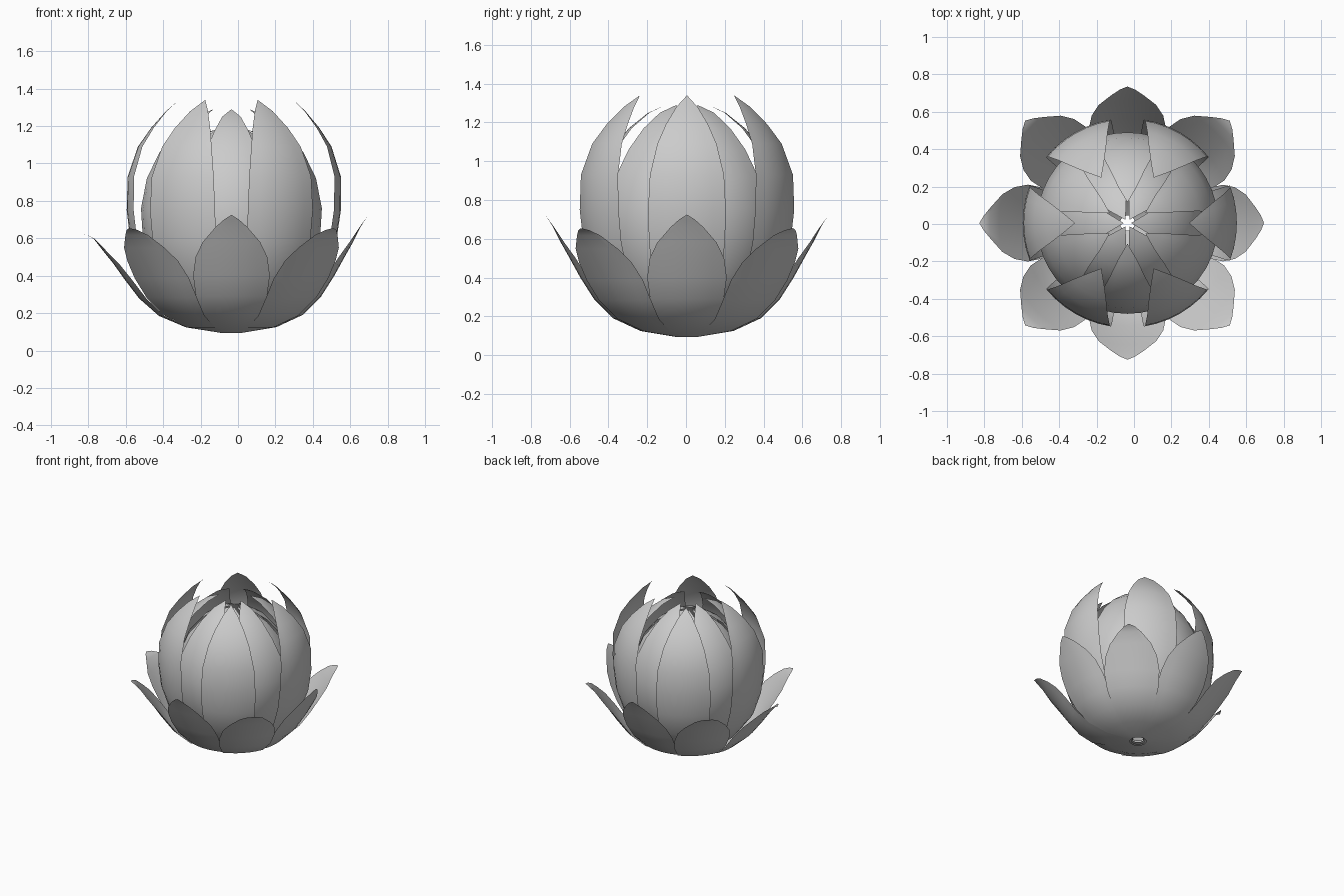
import bpy, bmesh
from math import sin, cos, radians

if "Cube" in bpy.data.objects:
    bpy.data.objects.remove(bpy.data.objects["Cube"])

CX, CY = -0.035, 0.005   # flower axis
COLS = 6


def petal(name, angle, profile, grow=1.0, lift=0.0, push=0.0):
    """Curved sheet: profile rows are (radius, z, half width)."""
    a0 = radians(angle)
    bm = bmesh.new()
    rows = []
    z0 = profile[0][1]
    for i, (r, z, w) in enumerate(profile):
        t = i / (len(profile) - 1)
        r *= 1 + (grow - 1) * t
        z += lift * t * t
        row = []
        for c in range(COLS + 1):
            u = 2 * c / COLS - 1
            a = a0 + u * min(w / max(r, 0.01), 0.62)
            row.append(bm.verts.new((CX + r * cos(a) + push * t * cos(a0),
                                     CY + r * sin(a) + push * t * sin(a0), z)))
        rows.append(row)
    for lo, hi in zip(rows, rows[1:]):
        for c in range(COLS):
            bm.faces.new((lo[c], lo[c + 1], hi[c + 1], hi[c]))
    bmesh.ops.remove_doubles(bm, verts=bm.verts, dist=0.0005)
    me = bpy.data.meshes.new(name)
    bm.to_mesh(me)
    bm.free()
    for p in me.polygons:
        p.use_smooth = True
    ob = bpy.data.objects.new(name, me)
    bpy.context.collection.objects.link(ob)


outer = [(.06, .095, .03), (.24, .125, .10), (.38, .19, .155), (.48, .29, .195),
         (.55, .40, .21), (.605, .50, .195), (.65, .58, .155), (.69, .66, .085),
         (.715, .70, .04), (.73, .725, 0)]
middle = [(.05, .10, .03), (.20, .14, .09), (.36, .24, .145), (.48, .40, .18),
          (.54, .58, .20), (.56, .75, .205), (.555, .93, .195), (.50, 1.09, .155),
          (.43, 1.19, .11), (.35, 1.28, .055), (.28, 1.34, 0)]
inner = [(.04, .11, .03), (.18, .15, .10), (.32, .26, .16), (.42, .42, .20),
         (.475, .60, .215), (.485, .76, .215), (.455, .92, .19), (.39, 1.06, .14),
         (.30, 1.17, .095), (.20, 1.25, .05), (.11, 1.29, 0)]
core = [(.04, .12, .03), (.22, .24, .13), (.36, .45, .19), (.41, .65, .20),
        (.40, .82, .19), (.34, .97, .155), (.24, 1.09, .11), (.12, 1.17, .055),
        (.02, 1.20, 0)]

# open outer petals
for i in range(8):
    a = i * 45
    if i % 2:
        petal(f"outer_petal_{i}", a, outer, 1.06, -.07)
    elif i == 4:
        petal(f"outer_petal_{i}", a, outer, 1.085, -.105)
    else:
        petal(f"outer_petal_{i}", a, outer)

# upright petals, then the closing bud
for i in range(6):
    petal(f"middle_petal_{i}", i * 60, middle, push=.05 if i == 0 else 0)
    petal(f"inner_petal_{i}", i * 60 + 30, inner)
    petal(f"core_petal_{i}", i * 60, core)
